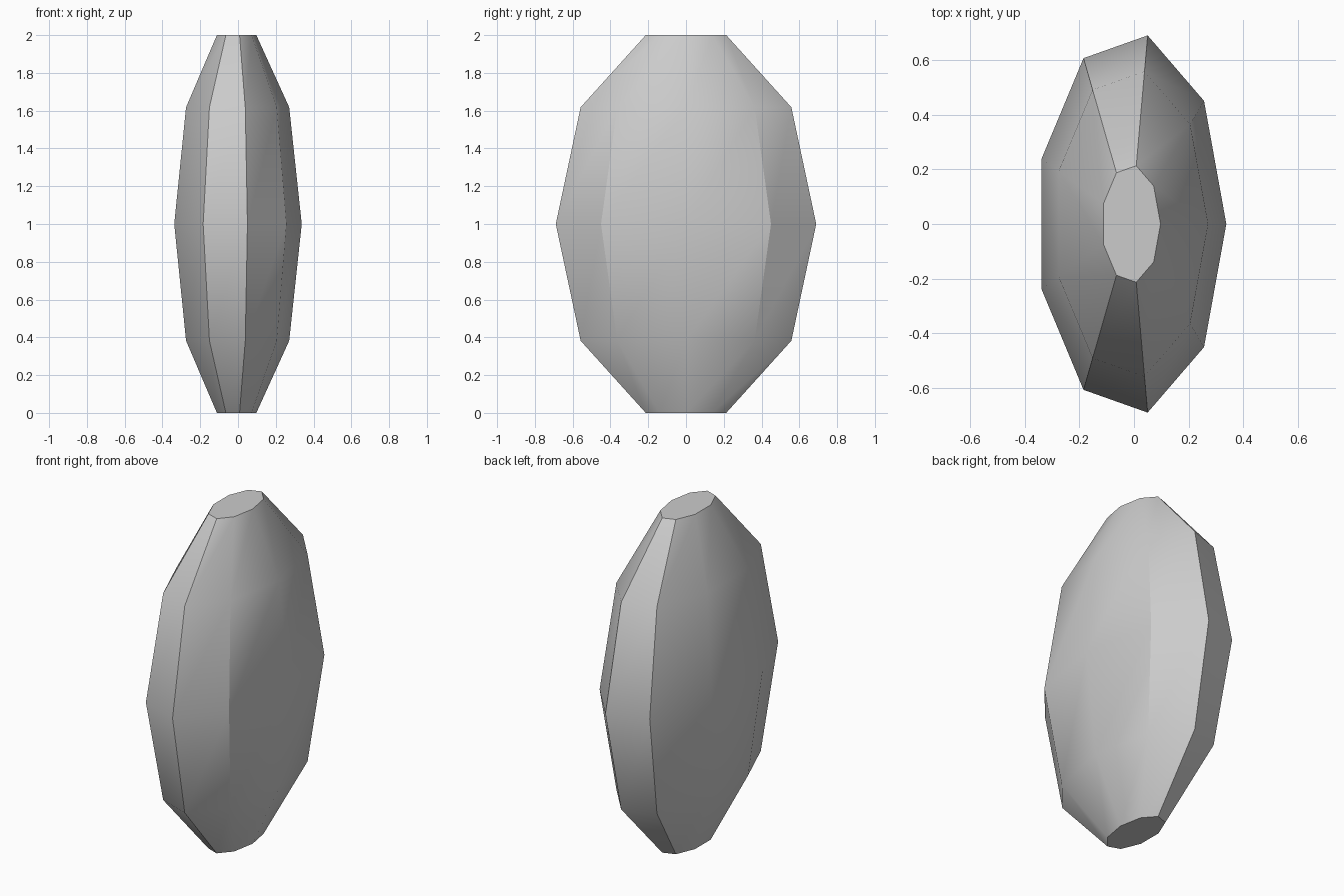
import bpy
import bmesh
from math import cos, sin, pi, radians

cube = bpy.data.objects.get("Cube")
if cube:
    bpy.data.objects.remove(cube, do_unlink=True)

SIDES = 9
RADIUS_X, RADIUS_Y = 0.348, 0.70
SHIFT_X = -0.0105                      # centres the odd-sided outline on x
LATITUDES = [-72, -36, 0, 36, 72]      # truncated sphere rings
HALF_HEIGHT = 1.0

# One plain grey stone colour
GREY = (0.6, 0.6, 0.6, 1.0)
mat = bpy.data.materials.new("stone_grey")
mat.use_nodes = True
mat.diffuse_color = GREY
mat.node_tree.nodes["Principled BSDF"].inputs["Base Color"].default_value = GREY

bm = bmesh.new()

# Stacked elliptical rings following the curve of a sphere
rings = []
for lat in LATITUDES:
    scale = cos(radians(lat))
    z = HALF_HEIGHT * (1 + sin(radians(lat)) / sin(radians(LATITUDES[-1])))
    angles = [2 * pi * i / SIDES for i in range(SIDES)]
    rings.append([bm.verts.new((RADIUS_X * scale * cos(a) + SHIFT_X,
                                RADIUS_Y * scale * sin(a), z)) for a in angles])

# Side facets between neighbouring rings
for low, high in zip(rings, rings[1:]):
    for i in range(SIDES):
        j = (i + 1) % SIDES
        bm.faces.new((low[i], low[j], high[j], high[i]))

# Flat ends
bm.faces.new(rings[-1])
bm.faces.new(rings[0][::-1])

mesh = bpy.data.meshes.new("faceted_stone")
bm.to_mesh(mesh)
bm.free()
mesh.materials.append(mat)

stone = bpy.data.objects.new("faceted_stone", mesh)
bpy.context.collection.objects.link(stone)

# Smooth the gentle facets, keep the narrow edges and flat ends crisp
bpy.context.view_layer.objects.active = stone
stone.select_set(True)
bpy.ops.object.shade_smooth_by_angle(angle=radians(30))
